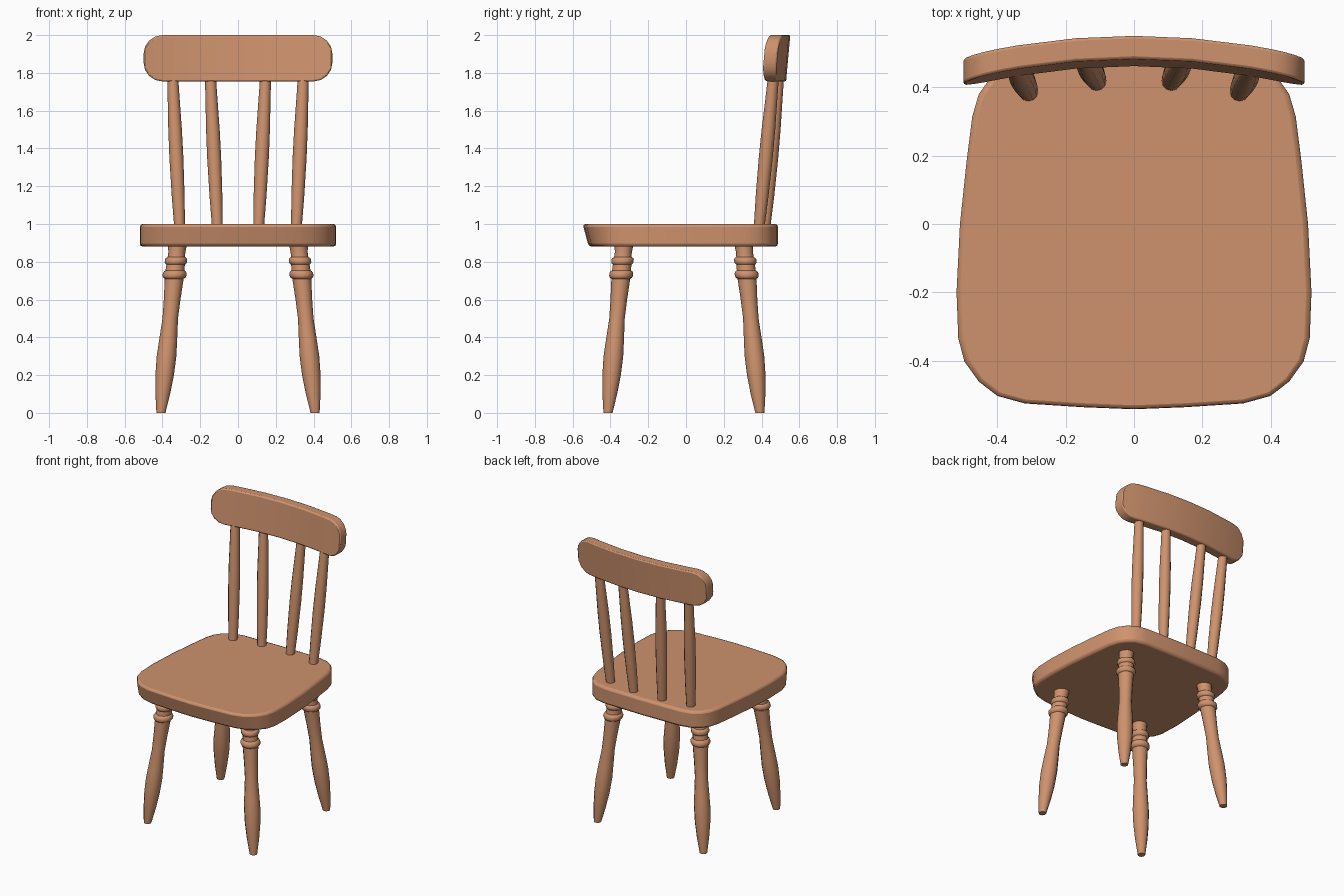
import bpy, bmesh, math
from mathutils import Vector

if "Cube" in bpy.data.objects:
    bpy.data.objects.remove(bpy.data.objects["Cube"])

wood = bpy.data.materials.new("warm_wood")
wood.diffuse_color = (0.62, 0.29, 0.155, 1)
wood.use_nodes = True
wood.node_tree.nodes["Principled BSDF"].inputs["Base Color"].default_value = wood.diffuse_color


def finish(name, bm, angle, bevel=0):
    bmesh.ops.recalc_face_normals(bm, faces=bm.faces)
    me = bpy.data.meshes.new(name)
    bm.to_mesh(me)
    bm.free()
    me.materials.append(wood)
    ob = bpy.data.objects.new(name, me)
    bpy.context.collection.objects.link(ob)
    if bevel:
        mod = ob.modifiers.new("soft_edges", 'BEVEL')
        mod.width, mod.segments = bevel, 2
        mod.limit_method, mod.angle_limit = 'ANGLE', math.radians(50)
    bpy.ops.object.select_all(action='DESELECT')
    ob.select_set(True)
    bpy.context.view_layer.objects.active = ob
    bpy.ops.object.shade_smooth_by_angle(angle=math.radians(angle))
    return ob


def loft(bm, rings):
    """Skin closed rings of points and cap both ends."""
    vs = [[bm.verts.new(p) for p in r] for r in rings]
    n = len(vs[0])
    for a, b in zip(vs, vs[1:]):
        for i in range(n):
            j = (i + 1) % n
            bm.faces.new((a[i], a[j], b[j], b[i]))
    bm.faces.new(vs[0][::-1])
    bm.faces.new(vs[-1])


def turned(name, base, top, profile, sides=12):
    """Turned post with level rings along a leaning axis; profile = (z, radius)."""
    base, top = Vector(base), Vector(top)
    rings = []
    for z, r in profile:
        c = base.lerp(top, (z - base.z) / (top.z - base.z))
        rings.append([(c.x + r * math.cos(2 * math.pi * i / sides),
                       c.y + r * math.sin(2 * math.pi * i / sides), z)
                      for i in range(sides)])
    bm = bmesh.new()
    loft(bm, rings)
    finish(name, bm, 40)


# Seat: mirrored half outline, front edge raked under
half = [(0, -.547), (.15, -.541), (.32, -.53), (.40, -.508), (.455, -.465),
        (.497, -.405), (.515, -.335), (.52, -.2), (.51, 0), (.491, .18),
        (.474, .315), (.455, .38), (.42, .43), (.37, .465), (.29, .482), (0, .487)]
outline = half + [(-x, y) for x, y in half[-2:0:-1]]
bm = bmesh.new()
loft(bm, [[(x, y + (rake if y < -.3 else 0) * min(1, (-.3 - y) / .2), z)
           for x, y in outline] for z, rake in ((.88, .032), (1.0, 0))])
finish("seat", bm, 30, .016)

# Legs: turned, splayed outwards
leg = [(0, .024), (.1, .039), (.2, .049), (.3, .052), (.38, .048), (.5, .041),
       (.6, .044), (.71, .050), (.715, .058), (.725, .063), (.74, .063), (.75, .057),
       (.755, .050), (.785, .049), (.79, .055), (.798, .059), (.812, .059),
       (.82, .055), (.825, .046), (.85, .045), (.89, .050)]
for s, side in ((-1, "left"), (1, "right")):
    turned("front_leg_" + side, (s * .408, -.413, 0), (s * .32, -.328, .89), leg)
    turned("rear_leg_" + side, (s * .408, .391, 0), (s * .32, .306, .89), leg)

# Back spindles: fan outwards and lean back
spindle = [(.98, .028), (1.0, .029), (1.15, .034), (1.35, .037), (1.5, .036),
           (1.65, .032), (1.78, .029)]
for s, side in ((-1, "left"), (1, "right")):
    turned("outer_spindle_" + side, (s * .309, .387, .98), (s * .346, .463, 1.78), spindle)
    turned("inner_spindle_" + side, (s * .109, .418, .98), (s * .146, .490, 1.78), spindle)

# Top rail: rounded plank, curved in plan and leaning back
zc, hz, rad = 1.8775, .1225, .1
cols = [(.5 - rad + rad * math.sin(math.radians(a)),
         hz - rad + rad * math.cos(math.radians(a))) for a in (0, 22.5, 45, 67.5, 90)]
cols = [(0, hz), (.17, hz), (.34, hz)] + cols
cols = [(-x, h) for x, h in cols[:0:-1]] + cols


def rail_y(x, z, back):
    mid = .541 - .24 * x * x if back else .473 - .25 * x * x
    return mid + (z - zc) * .09


bm = bmesh.new()
loft(bm, [[(x, rail_y(x, zc + d * h, b), zc + d * h)
           for d, b in ((-1, 0), (1, 0), (1, 1), (-1, 1))] for x, h in cols])
finish("top_rail", bm, 30, .01)
